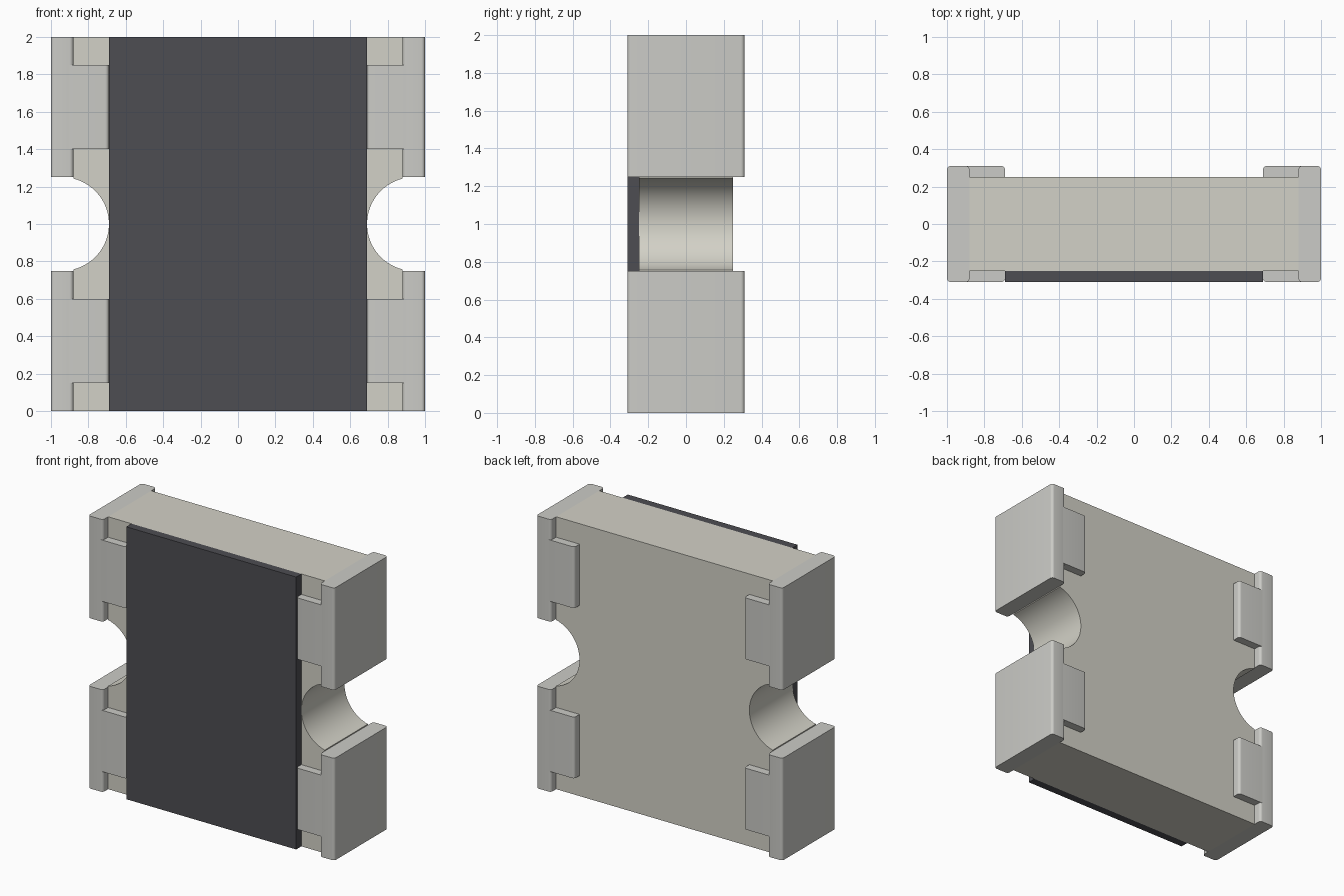
import bpy, bmesh
from math import sin, cos, pi, radians

if "Cube" in bpy.data.objects:
    bpy.data.objects.remove(bpy.data.objects["Cube"])


def material(name, color):
    m = bpy.data.materials.new(name)
    m.diffuse_color = (*color, 1)
    m.use_nodes = True
    m.node_tree.nodes["Principled BSDF"].inputs["Base Color"].default_value = m.diffuse_color
    return m


ceramic = material("ceramic", (0.65, 0.64, 0.57))
metal = material("metal", (0.60, 0.60, 0.57))
dark = material("dark_coating", (0.075, 0.075, 0.085))


def arc(cx, cy, r, a0, a1, n):
    """Points on an arc, angles in degrees."""
    angles = [radians(a0 + (a1 - a0) * i / n) for i in range(n + 1)]
    return [(cx + r * cos(a), cy + r * sin(a)) for a in angles]


def prism(bm, points, lo, hi, axis="z"):
    """Extrude an outline along z (points are x,y) or y (points are x,z)."""
    def place(p, t):
        return (p[0], p[1], t) if axis == "z" else (p[0], t, p[1])
    a = [bm.verts.new(place(p, lo)) for p in points]
    b = [bm.verts.new(place(p, hi)) for p in points]
    bm.faces.new(a)
    bm.faces.new(b)
    for i in range(len(a)):
        j = (i + 1) % len(a)
        bm.faces.new((a[i], a[j], b[j], b[i]))


def finish(bm, name, mat):
    bmesh.ops.recalc_face_normals(bm, faces=bm.faces)
    mesh = bpy.data.meshes.new(name)
    bm.to_mesh(mesh)
    bm.free()
    mesh.materials.append(mat)
    obj = bpy.data.objects.new(name, mesh)
    bpy.context.collection.objects.link(obj)
    bpy.ops.object.select_all(action="DESELECT")
    obj.select_set(True)
    bpy.context.view_layer.objects.active = obj
    bpy.ops.object.shade_smooth_by_angle(angle=radians(30))
    return obj


# Ceramic block with a round notch in each side
EDGE, NOTCH_X, NOTCH_R = 0.88, 0.94, 0.25
cut = 180 - math_angle if (math_angle := None) else 104
right = [(EDGE, 0)] + arc(NOTCH_X, 1, NOTCH_R, 360 - cut, cut, 32) + [(EDGE, 2)]
left = [(-x, z) for x, z in reversed(right)]
bm = bmesh.new()
prism(bm, right + left, -0.25, 0.25, "y")
finish(bm, "ceramic_body", ceramic)

# Dark coating on the front
bm = bmesh.new()
prism(bm, [(-0.69, -0.31), (0.69, -0.31), (0.69, -0.25), (-0.69, -0.25)], 0, 2)
finish(bm, "front_coating", dark)

# Four metal end caps, each a rounded wall with a front and a back tab
R, D = 0.02, 0.31
wall = (arc(1 - R, D - R, R, 0, 90, 6) + arc(EDGE + R, D - R, R, 90, 180, 6)
        + arc(EDGE + R, R - D, R, 180, 270, 6) + arc(1 - R, R - D, R, 270, 360, 6))
tab = [(EDGE + R, 0.25), (EDGE + R, D)] + arc(0.69 + R, D - R, R, 90, 180, 6) + [(0.69, 0.25)]

for side, sx in (("left", -1), ("right", 1)):
    for level, z in (("lower", 0), ("upper", 1.25)):
        bm = bmesh.new()
        prism(bm, [(sx * x, y) for x, y in wall], z, z + 0.75)
        for sy in (-1, 1):
            prism(bm, [(sx * x, sy * y) for x, y in tab], z + 0.15, z + 0.6)
        finish(bm, f"{level}_{side}_terminal", metal)
